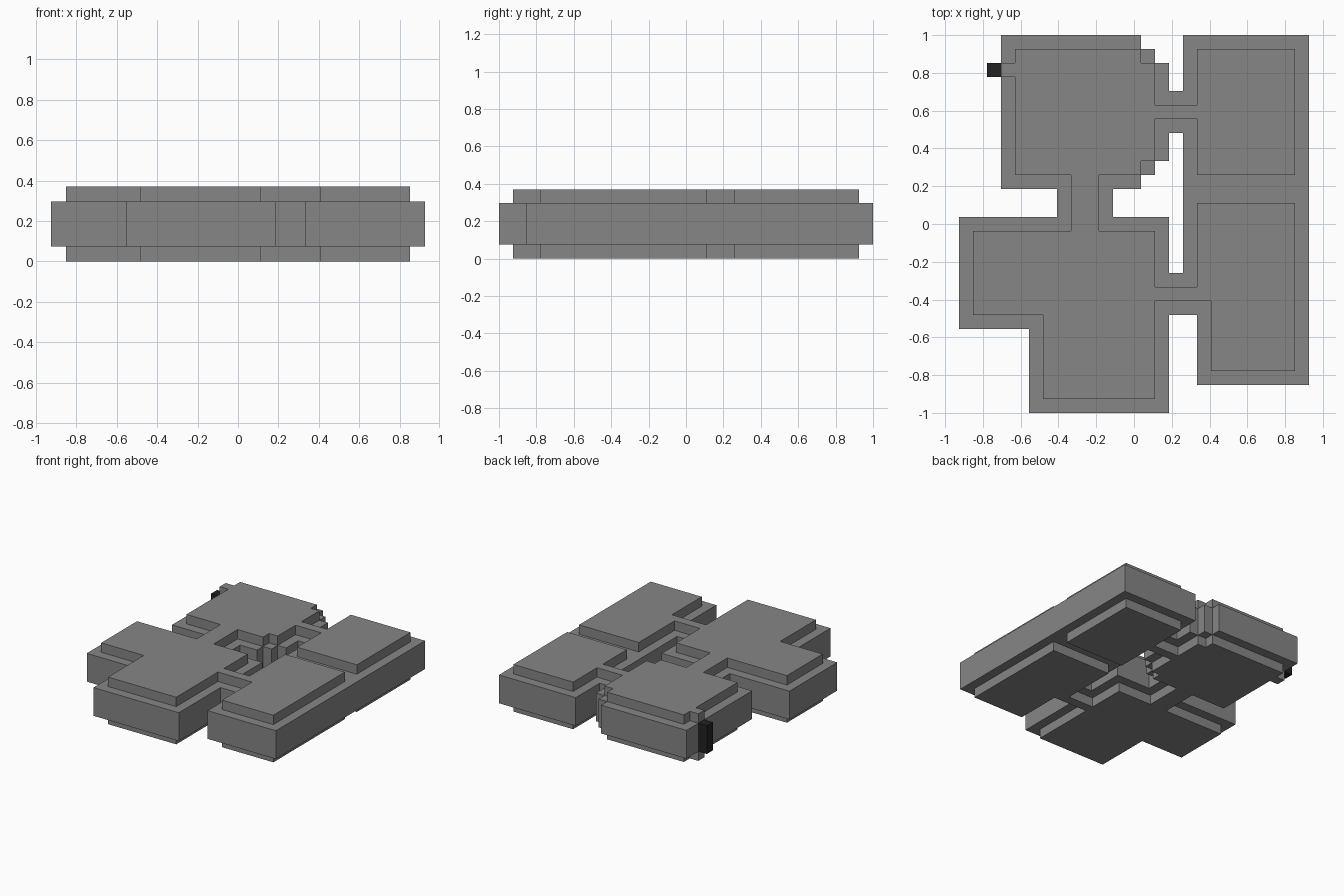
import bpy, bmesh
from mathutils import Vector

if "Cube" in bpy.data.objects:
    bpy.data.objects.remove(bpy.data.objects["Cube"])

U = 2 / 27                      # size of one block
CENTRE = Vector((12.5, 13.5, 0))


def material(name, rgb):
    m = bpy.data.materials.new(name)
    m.diffuse_color = (*rgb, 1)
    m.use_nodes = True
    m.node_tree.nodes["Principled BSDF"].inputs["Base Color"].default_value = m.diffuse_color
    return m


stone = material("grey stone", (0.24, 0.24, 0.24))
dark = material("black door", (0.016, 0.016, 0.016))


def cells(rects, z0, z1):
    """Blocks filled by plan rectangles (x0, y0, x1, y1) between two levels."""
    return {(x, y, z) for x0, y0, x1, y1 in rects
            for x in range(x0, x1) for y in range(y0, y1) for z in range(z0, z1)}


# Outer plan of the wall band
outer = [
    (3, 16, 13, 27), (13, 17, 14, 26), (14, 18, 15, 25),    # stepped room
    (0, 6, 15, 14), (5, 0, 15, 6),                          # L-shaped room
    (16, 7, 25, 27), (17, 2, 25, 7),                        # long side rooms
    (7, 14, 11, 16), (15, 20, 16, 23), (15, 7, 16, 10),     # corridors
]
# Inset plan of the floor and roof plates
inner = [
    (4, 17, 13, 26), (13, 18, 14, 25), (3, 24, 4, 25),      # stepped room, doorway
    (1, 7, 14, 13), (6, 1, 14, 7),                          # L-shaped room
    (17, 17, 24, 26), (17, 8, 24, 15), (18, 3, 24, 8),      # side rooms
    (8, 13, 10, 17), (14, 21, 17, 22), (14, 8, 17, 9),      # corridors
]

parts = {
    "floor_plates": (cells(inner, 0, 1), stone),
    "wall_band": (cells(outer, 1, 4), stone),
    "roof_plates": (cells(inner, 4, 5), stone),
}
solid = set().union(*(p[0] for p in parts.values()))
door = cells([(2, 24, 3, 25)], 1, 4)
parts["entrance_door"] = (door, dark)


def build(name, blocks, mat, filled):
    """Skin the exposed block sides and merge them into flat faces."""
    bm = bmesh.new()
    for c in blocks:
        for axis in range(3):
            for side in (0, 1):
                n = list(c)
                n[axis] += 2 * side - 1
                if tuple(n) in filled:
                    continue
                a, b = (axis + 1) % 3, (axis + 2) % 3
                quad = []
                for i, j in ((0, 0), (1, 0), (1, 1), (0, 1)):
                    p = Vector(c)
                    p[axis] += side
                    p[a] += i
                    p[b] += j
                    quad.append(bm.verts.new((p - CENTRE) * U))
                bm.faces.new(quad if side else quad[::-1])
    bmesh.ops.remove_doubles(bm, verts=bm.verts[:], dist=U * 0.01)
    bmesh.ops.dissolve_limit(bm, angle_limit=0.01, verts=bm.verts[:], edges=bm.edges[:])
    mesh = bpy.data.meshes.new(name)
    bm.to_mesh(mesh)
    bm.free()
    mesh.materials.append(mat)
    bpy.context.collection.objects.link(bpy.data.objects.new(name, mesh))


for name, (blocks, mat) in parts.items():
    build(name, blocks, mat, blocks if mat is dark else solid)
